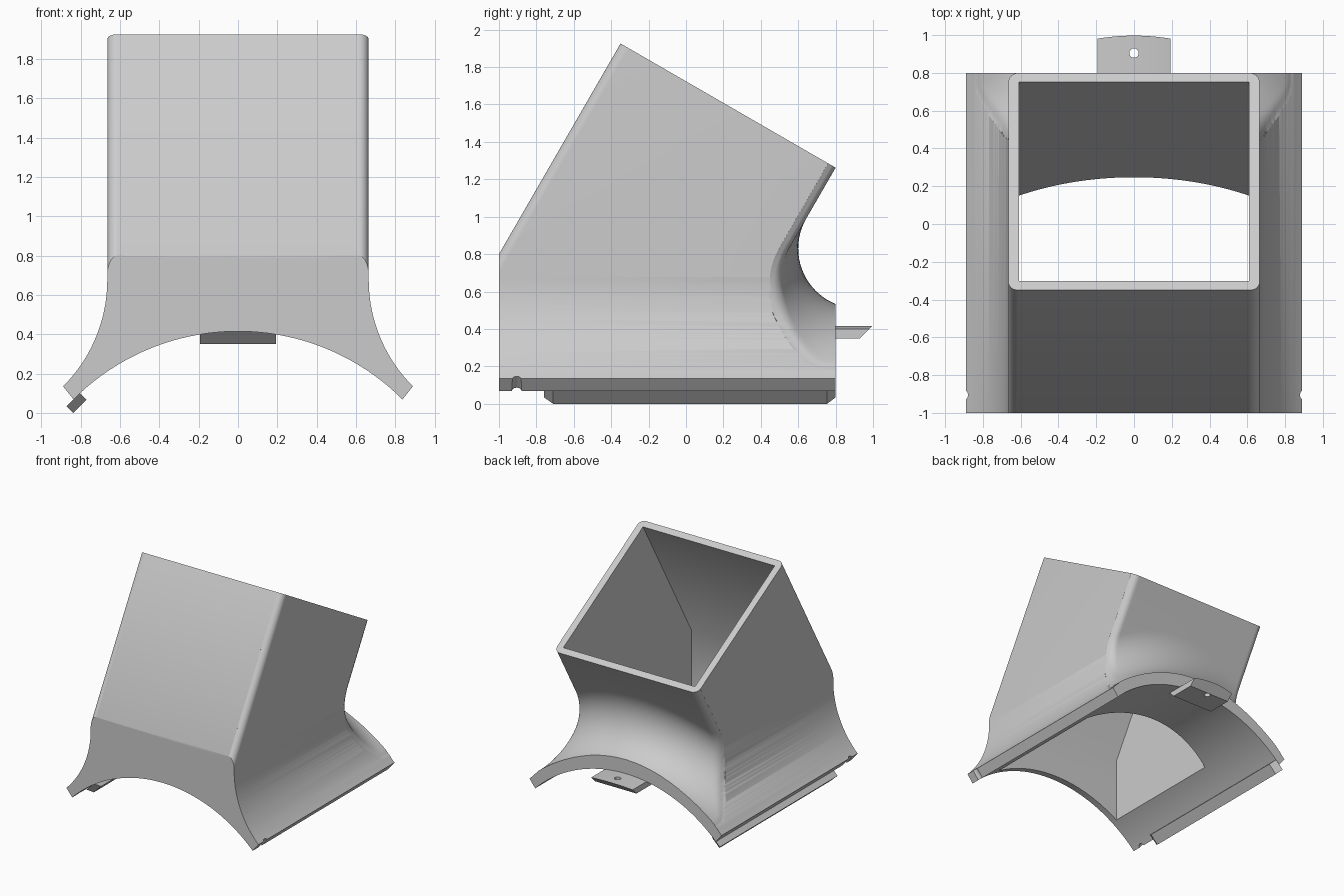
import bpy, bmesh
from math import sqrt, sin, cos, radians, pi

old = bpy.data.objects.get("Cube")
if old:
    bpy.data.objects.remove(old, do_unlink=True)

grey = bpy.data.materials.new("light_grey")
grey.use_nodes = True
COLOUR = (0.6, 0.6, 0.6, 1)
grey.diffuse_color = COLOUR
grey.node_tree.nodes["Principled BSDF"].inputs["Base Color"].default_value = COLOUR

AXIS_Z = -0.768          # height of the saddle's cylinder axis
R_IN, R_OUT = 1.183, 1.268
HALF = 0.665             # half width of the duct
WALL = 0.055
FLARE = 0.768            # side flare radius
FLARE_Z = 0.678
S60, C60 = sin(radians(60)), cos(radians(60))
TAN = S60 / C60


def loft(name, rings):
    """Closed solid through a list of equal rings of 3D points."""
    bm = bmesh.new()
    rows = [[bm.verts.new(p) for p in ring] for ring in rings]
    n = len(rows[0])
    for a, b in zip(rows, rows[1:]):
        for i in range(n):
            j = (i + 1) % n
            bm.faces.new((a[i], a[j], b[j], b[i]))
    bm.faces.new(rows[0])
    bm.faces.new(rows[-1])
    bmesh.ops.recalc_face_normals(bm, faces=bm.faces)
    mesh = bpy.data.meshes.new(name)
    bm.to_mesh(mesh)
    bm.free()
    mesh.materials.append(grey)
    ob = bpy.data.objects.new(name, mesh)
    bpy.context.collection.objects.link(ob)
    return ob


def prism_y(name, pts, a, b):
    return loft(name, [[(x, y, z) for x, z in pts] for y in (a, b)])


def prism_x(name, pts, a, b):
    return loft(name, [[(x, y, z) for y, z in pts] for x in (a, b)])


def arc(cx, cy, r, a, b, n):
    return [(cx + r * cos(radians(a + (b - a) * i / n)),
             cy + r * sin(radians(a + (b - a) * i / n))) for i in range(n + 1)]


def boolean(ob, cutter, op="DIFFERENCE"):
    cutter.hide_render = True
    bpy.context.view_layer.objects.active = ob
    mod = ob.modifiers.new("cut", "BOOLEAN")
    mod.operation, mod.object, mod.solver = op, cutter, "EXACT"
    bpy.ops.object.modifier_apply(modifier=mod.name)
    bpy.data.objects.remove(cutter, do_unlink=True)


# Body: flared front profile over the saddle arc
flare = arc(HALF + FLARE, FLARE_Z, FLARE, 225, 180, 24)
right_side = flare + [(HALF, 2.1)]
profile = (arc(0, AXIS_Z, R_IN, 135, 45, 64) + right_side
           + [(-x, z) for x, z in reversed(right_side)])
body = prism_y("duct_body", profile, -1, 0.8)

# Slanted front wall and slanted open rim
rim_back = 1.926 - 1.15 / TAN
boolean(body, prism_x("envelope", [
    (-1.2, -0.2), (-1.2, 0.8 - 0.2 * TAN), (-0.35, 1.926),
    (1.0, 1.926 - 1.35 / TAN), (1.0, -0.2)], -1.2, 1.2), "INTERSECT")


def wall_y(z):
    return 0.8 - (rim_back - z) / TAN


def side_x(z):
    dz = min(0, z - FLARE_Z)
    return HALF + FLARE - sqrt(max(0, FLARE ** 2 - dz ** 2))


def back_ring(x, r=0.32, corner=0.055):
    """Section of the rear cutter: wall, fillet down to the saddle, rounded corners."""
    floor = sqrt(1.278 ** 2 - x * x) + AXIS_Z
    cz = floor + r
    cy = wall_y(cz) + r / S60
    pts = [(wall_y(1.7), 1.7, -S60, C60)]
    for i in range(25):
        a = radians(150 + 120 * i / 24)
        pts.append((cy + r * cos(a), cz + r * sin(a), cos(a), sin(a)))
    ring = []
    for y, z, ny, nz in pts:
        c = corner * min(1, max(0.02, (z - 0.15) / 0.4))
        d = min(c, max(0, side_x(z) - abs(x)))
        push = c - sqrt(c * c - (c - d) ** 2)
        ring.append((x, y + ny * push, z + nz * push))
    return ring + [(x, 1.4, floor), (x, 1.4, 1.7)]


half_rows = [0.08 * i for i in range(1, 8)] + [0.6 + 0.008 * i for i in range(42)]
rows = [-x for x in reversed(half_rows)] + [0] + half_rows
boolean(body, loft("rear_cutter", [back_ring(x) for x in rows]))

# Rounded front corners along the slanted wall
section = [(0.7, -0.03), (0.615, -0.03)] + arc(0.615, 0.05, 0.05, -90, 0, 8) + [(0.7, 0.05)]
for side in (-1, 1):
    boolean(body, loft("corner_cutter", [
        [(side * x, -1 + d * S60 + s * C60, 0.8 - d * C60 + s * S60) for x, d in section]
        for s in (-0.2, 1.6)]))

# Square passage through the duct and the saddle
shift = WALL / S60
front_y = -1 + WALL


def inner_front(z):
    return -1 + shift + (z - 0.8) / TAN


knee = 0.8 + (front_y + 1 - shift) * TAN
boolean(body, prism_x("passage", [
    (front_y, -0.3), (front_y, knee), (inner_front(2.4), 2.4),
    (wall_y(2.4) - shift, 2.4), (wall_y(-0.3) - shift, -0.3)], -0.61, 0.61))

# Small notches in the flange edges
for side in (-1, 1):
    rings = []
    for rad in (R_IN - 0.06, R_OUT + 0.06):
        rings.append([(side * (rad - t) * C45, y, AXIS_Z + (rad + t) * C45)
                      for C45 in (sqrt(0.5),)
                      for t, y in arc(0, -0.905, 0.025, 0, 345, 23)])
    boolean(body, loft("notch", rings))

# Lip rail under the right flange edge, with chamfered ends
k = sqrt(0.5)


def rail_ring(rad, y0, y1):
    return [(-k * (rad + t), y, AXIS_Z + k * (rad - t))
            for t, y in ((-0.045, y0), (0.05, y0), (0.05, y1), (-0.045, y1))]


rail = loft("lip_rail", [rail_ring(1.136, -0.71, 0.755), rail_ring(1.184, -0.76, 0.8)])

# Rear tab following the saddle arc, with a pin hole
tab = prism_x("rear_tab", [(0.72, 0.35), (0.93, 0.35), (1.03, 0.448), (0.62, 0.448)],
              -0.193, 0.193)
boolean(tab, prism_y("arc_trim", arc(0, AXIS_Z, R_IN + 0.001, 115, 65, 40), 0.4, 1.2),
        "INTERSECT")
hole = arc(0, 0.905, 0.025, 0, 345, 23)
boolean(tab, loft("pin_hole", [[(x, y, z) for x, y in hole] for z in (0.2, 0.6)]))

# Smooth curves, sharp edges
for ob in (body, rail, tab):
    bpy.ops.object.select_all(action="DESELECT")
    ob.select_set(True)
    bpy.context.view_layer.objects.active = ob
    bpy.ops.object.shade_smooth_by_angle(angle=radians(30))
